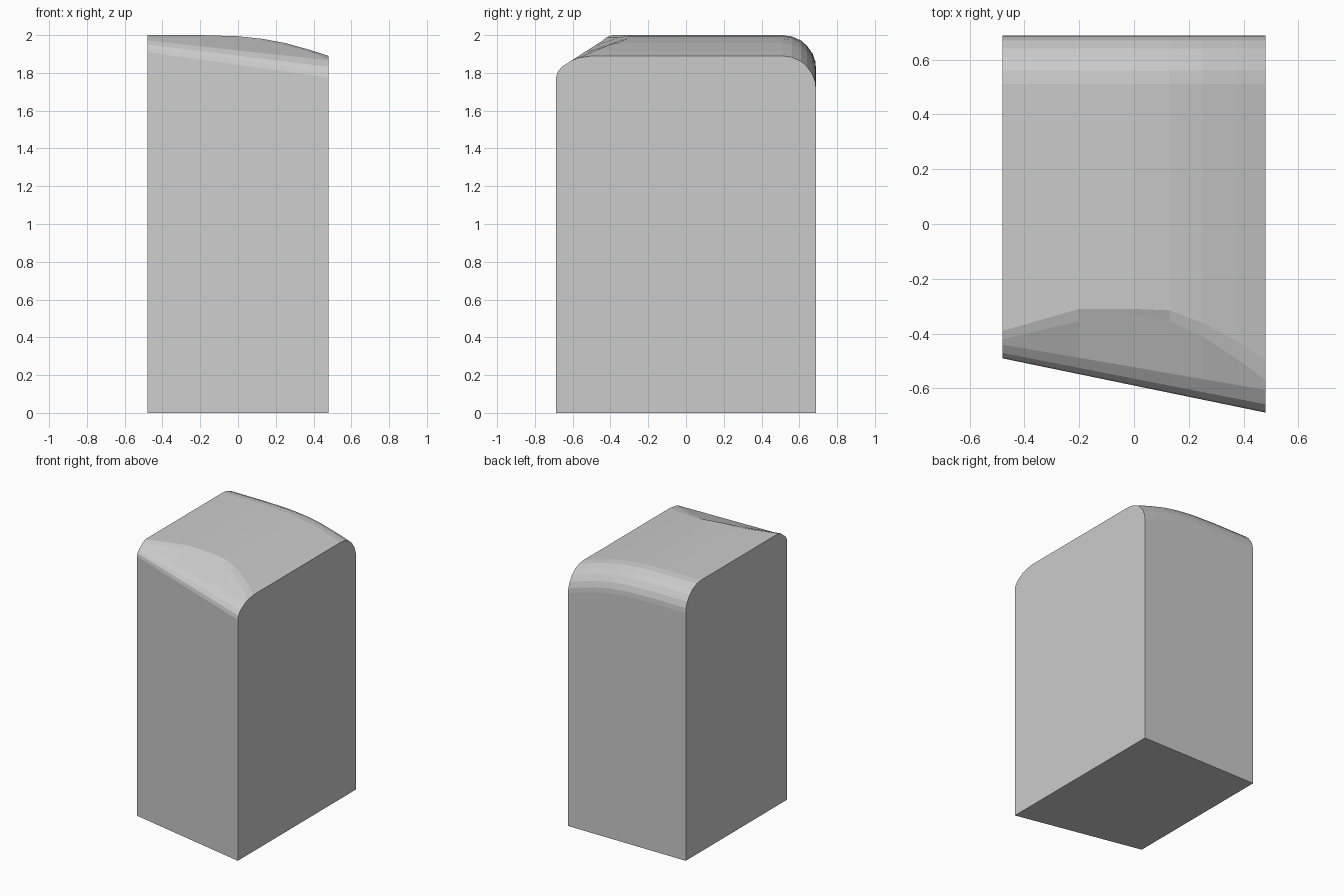
import bpy, bmesh

if "Cube" in bpy.data.objects:
    bpy.data.objects.remove(bpy.data.objects["Cube"])

# Stations across the width: x, crown height, blend y, crown front y
STATIONS = [
    (-0.48, 2.000, -0.42, -0.39),
    (-0.20, 2.000, -0.355, -0.31),
    (0.00, 1.994, -0.33, -0.31),
    (0.13, 1.980, -0.355, -0.315),
    (0.25, 1.958, -0.41, -0.36),
    (0.38, 1.922, -0.495, -0.43),
    (0.48, 1.890, -0.57, -0.50),
]
# Straight front-edge rails: left (y, z) to right (y, z)
RAILS = [
    ((-0.49, 0.00), (-0.688, 0.00)),
    ((-0.49, 1.91), (-0.688, 1.775)),
    ((-0.485, 1.932), (-0.681, 1.803)),
    ((-0.47, 1.950), (-0.658, 1.832)),
    ((-0.44, 1.972), (-0.605, 1.866)),
]
# Rounded back edge: y and drop below the crown
BACK = [(0.51, 0), (0.56, 0.007), (0.61, 0.029), (0.64, 0.056),
        (0.67, 0.098), (0.685, 0.14), (0.688, 0.175)]


def section(x, top, blend_y, crown_y):
    t = (x + 0.48) / 0.96
    pts = [(a[0] + (b[0] - a[0]) * t, a[1] + (b[1] - a[1]) * t) for a, b in RAILS]
    pts += [(blend_y, top - 0.011), (crown_y, top)]
    pts += [(y, top - d) for y, d in BACK] + [(0.688, 0.0)]
    return [(x, y, z) for y, z in pts]


# Loft the sections into a closed block
bm = bmesh.new()
rings = [[bm.verts.new(p) for p in section(*s)] for s in STATIONS]
for a, b in zip(rings, rings[1:]):
    for i in range(len(a)):
        j = (i + 1) % len(a)
        bm.faces.new((a[i], a[j], b[j], b[i]))
bm.faces.new(rings[0])
bm.faces.new(rings[-1][::-1])
bmesh.ops.recalc_face_normals(bm, faces=bm.faces)
mesh = bpy.data.meshes.new("rounded_block")
bm.to_mesh(mesh)
bm.free()
block = bpy.data.objects.new("rounded_block", mesh)
bpy.context.collection.objects.link(block)
